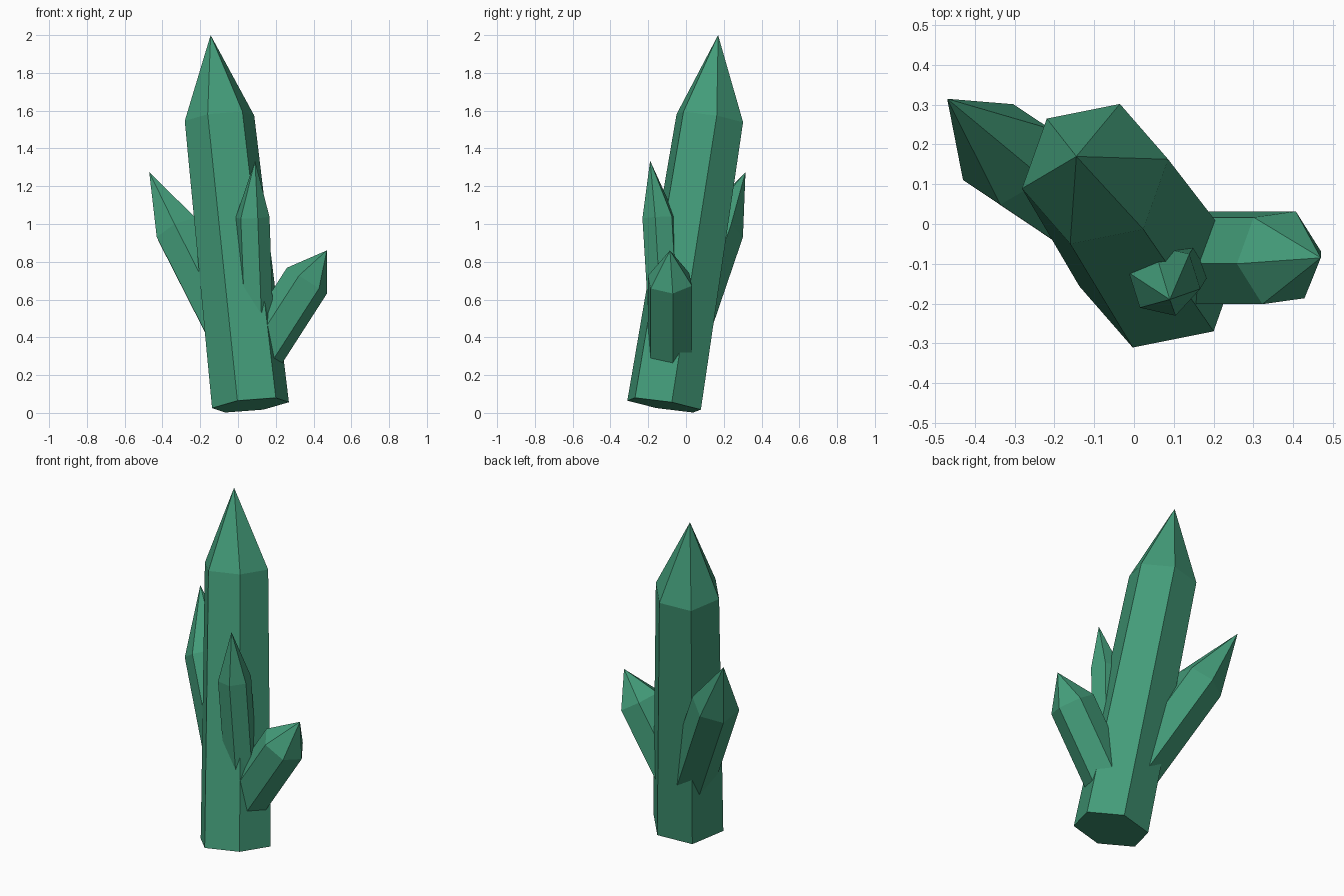
import bpy, bmesh, math
from mathutils import Vector

old = bpy.data.objects.get("Cube")
if old:
    bpy.data.objects.remove(old, do_unlink=True)

# Single green crystal colour
GREEN = (0.056, 0.33, 0.19, 1.0)
mat = bpy.data.materials.new("crystal_green")
mat.use_nodes = True
mat.diffuse_color = GREEN
bsdf = next(n for n in mat.node_tree.nodes if n.type == "BSDF_PRINCIPLED")
bsdf.inputs["Base Color"].default_value = GREEN


def crystal(name, base, shoulder, tip, corner, r_base, r_shoulder, sides=6):
    """Flat-sided prism from base to shoulder, closed by a point at tip.
    corner is the direction of one corner, which sets the roll."""
    base, shoulder = Vector(base), Vector(shoulder)
    axis = (shoulder - base).normalized()
    u = Vector(corner)
    u = (u - axis * u.dot(axis)).normalized()
    v = axis.cross(u)
    bm = bmesh.new()

    def ring(centre, radius):
        angles = [math.tau * i / sides for i in range(sides)]
        return [bm.verts.new(centre + radius * (math.cos(a) * u + math.sin(a) * v))
                for a in angles]

    low, high = ring(base, r_base), ring(shoulder, r_shoulder)
    point = bm.verts.new(tip)
    bm.faces.new(low[::-1])
    for i in range(sides):
        j = (i + 1) % sides
        bm.faces.new((low[i], low[j], high[j], high[i]))
        bm.faces.new((high[i], high[j], point))
    mesh = bpy.data.meshes.new(name)
    bm.to_mesh(mesh)
    bm.free()
    mesh.materials.append(mat)
    obj = bpy.data.objects.new(name, mesh)
    bpy.context.collection.objects.link(obj)
    return obj


# Tall leaning central crystal
crystal("main_crystal", (0.066, -0.116, 0.041), (-0.098, 0.126, 1.56),
        (-0.145, 0.17, 2.0), (0.135, -0.155, 0.035), 0.208, 0.188)

# Shard leaning out to the back on the -x side
crystal("back_shard", (0.105, -0.11, 0.13), (-0.32, 0.175, 0.965),
        (-0.47, 0.315, 1.275), (0.71, -0.47, 0.51), 0.132, 0.132)

# Short shard leaning out on the +x side
crystal("side_shard", (-0.008, -0.085, 0.12), (0.365, -0.085, 0.70),
        (0.47, -0.085, 0.86), (0.105, 0.015, -0.07), 0.127, 0.127)

# Slim upright shard at the front
crystal("front_shard", (0.105, -0.1, 0.3), (0.077, -0.143, 1.035),
        (0.09, -0.19, 1.335), (0.09, -0.02, 0), 0.09, 0.092)
